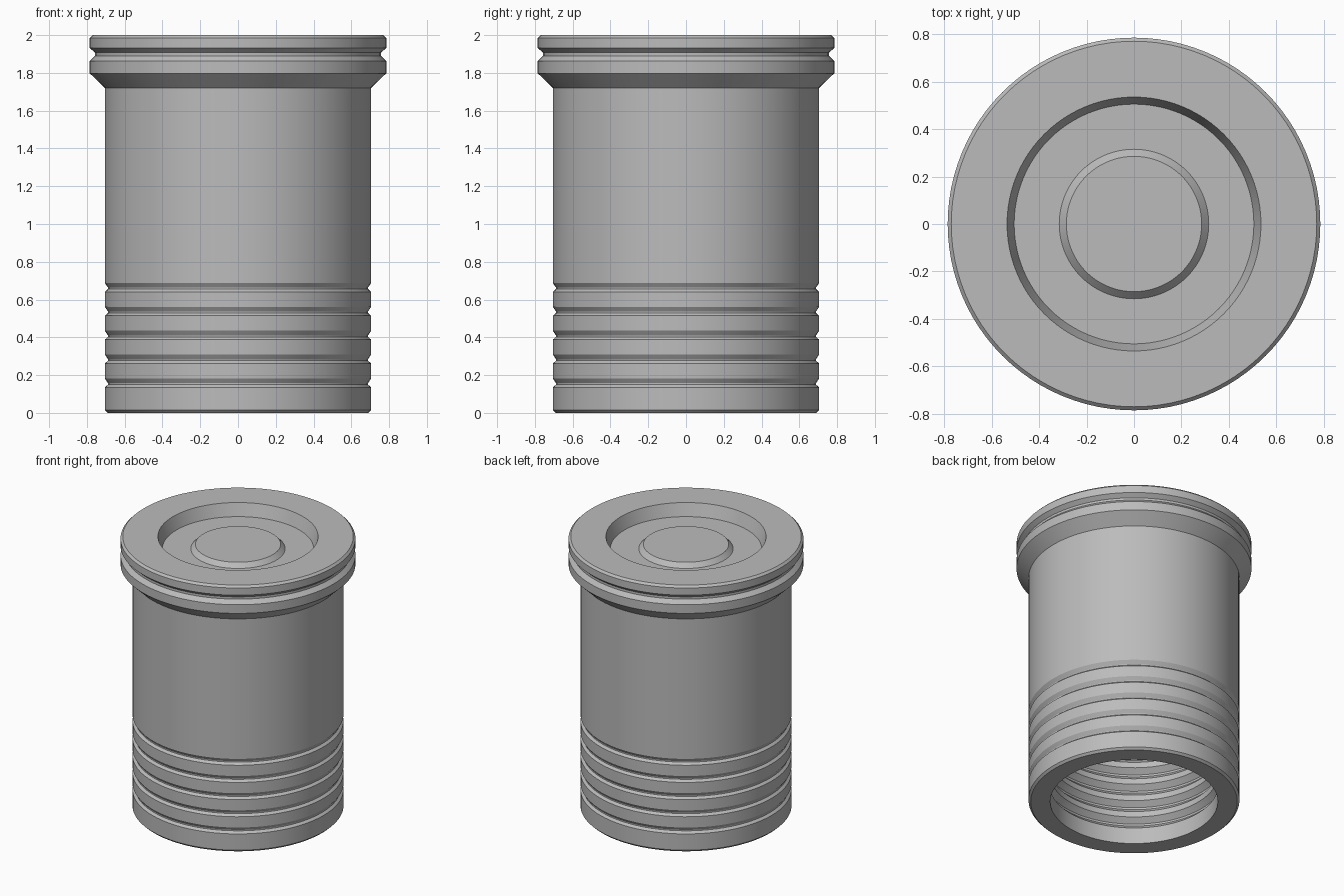
import bpy
import bmesh
import math

SEGMENTS = 96
PITCH = 0.1265

cube = bpy.data.objects.get("Cube")
if cube:
    bpy.data.objects.remove(cube, do_unlink=True)

# One plain grey metal
metal = bpy.data.materials.new("grey metal")
metal.use_nodes = True
grey = (0.5, 0.5, 0.5, 1.0)
metal.diffuse_color = grey
metal.node_tree.nodes["Principled BSDF"].inputs["Base Color"].default_value = grey


def lathe(name, profile):
    """Revolve an (r, z) profile around z into a closed solid."""
    bm = bmesh.new()
    verts = [bm.verts.new((r, 0, z)) for r, z in profile]
    edges = [bm.edges.new(pair) for pair in zip(verts, verts[1:])]
    bmesh.ops.spin(bm, geom=verts + edges, cent=(0, 0, 0), axis=(0, 0, 1),
                   angle=math.tau, steps=SEGMENTS)
    bmesh.ops.remove_doubles(bm, verts=bm.verts, dist=0.0005)
    bmesh.ops.recalc_face_normals(bm, faces=bm.faces)
    mesh = bpy.data.meshes.new(name)
    bm.to_mesh(mesh)
    bm.free()
    mesh.materials.append(metal)
    obj = bpy.data.objects.new(name, mesh)
    bpy.context.collection.objects.link(obj)
    bpy.ops.object.select_all(action="DESELECT")
    obj.select_set(True)
    bpy.context.view_layer.objects.active = obj
    bpy.ops.object.shade_smooth_by_angle(angle=math.radians(20))
    return obj


# Bore with V-shaped thread grooves, from the closed end down to the rim
bore = [(0, 1.72), (0.56, 1.72)]
for i in reversed(range(5)):
    z = 0.13 + i * PITCH
    bore += [(0.56, z + 0.075), (0.595, z + 0.04), (0.595, z + 0.025), (0.56, z - 0.01)]
bore += [(0.56, 0)]

# Outer wall with its shallow ring grooves
wall = [(0.69, 0), (0.705, 0.015)]
for i in range(5):
    z = 0.135 + i * PITCH
    wall += [(0.705, z), (0.688, z + 0.015), (0.688, z + 0.022), (0.705, z + 0.047)]

# Flared, grooved flange
flange = [(0.705, 1.72), (0.785, 1.798), (0.785, 1.862), (0.757, 1.89),
          (0.757, 1.907), (0.785, 1.932), (0.785, 1.985), (0.77, 2.0)]

# Recessed top with a raised central boss
top = [(0.535, 2.0), (0.505, 1.91), (0.315, 1.91), (0.285, 1.942), (0, 1.942)]

lathe("threaded_plug_body", bore + wall + flange + top)
